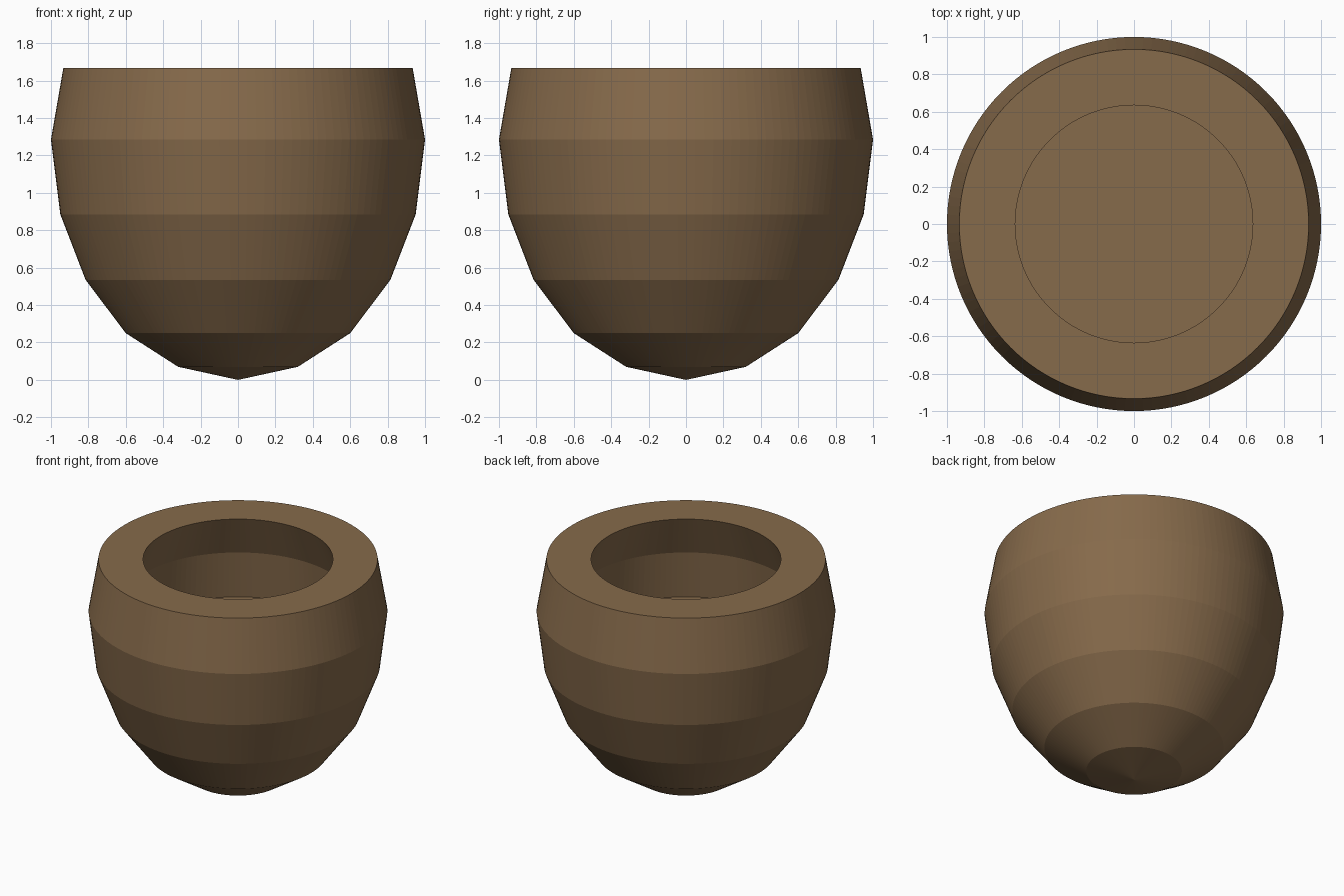
import bpy, bmesh, math

if "Cube" in bpy.data.objects:
    bpy.data.objects.remove(bpy.data.objects["Cube"])

SIDES = 128


def material(name, colour):
    m = bpy.data.materials.new(name)
    m.diffuse_color = (*colour, 1)
    m.use_nodes = True
    m.node_tree.nodes["Principled BSDF"].inputs["Base Color"].default_value = m.diffuse_color
    return m


def lathe(name, profile, mat):
    """Spin (radius, z) points around z, closing the poles."""
    bm = bmesh.new()
    verts = [bm.verts.new((r, 0, z)) for r, z in profile]
    edges = [bm.edges.new(pair) for pair in zip(verts, verts[1:])]
    bmesh.ops.spin(bm, geom=verts + edges, cent=(0, 0, 0), axis=(0, 0, 1),
                   angle=math.tau, steps=SIDES, use_merge=True)
    bmesh.ops.remove_doubles(bm, verts=bm.verts, dist=1e-4)
    bmesh.ops.recalc_face_normals(bm, faces=bm.faces)
    mesh = bpy.data.meshes.new(name)
    bm.to_mesh(mesh)
    bm.free()
    mesh.materials.append(mat)
    obj = bpy.data.objects.new(name, mesh)
    bpy.context.collection.objects.link(obj)
    return obj


clay = material("brown clay", (0.24, 0.145, 0.07))

# Rounded outer wall in straight bands, cut off at the rim
outer = [(0, 0), (0.32, 0.07), (0.6, 0.25), (0.815, 0.535),
         (0.95, 0.885), (1.0, 1.285)]
rim = [(0.934, 1.667), (0.635, 1.667)]
# Bulging hollow with a flat floor
hollow = [(0.758, 1.363), (0.79, 1.02), (0, 1.02)]

lathe("pot", outer + rim + hollow, clay)
